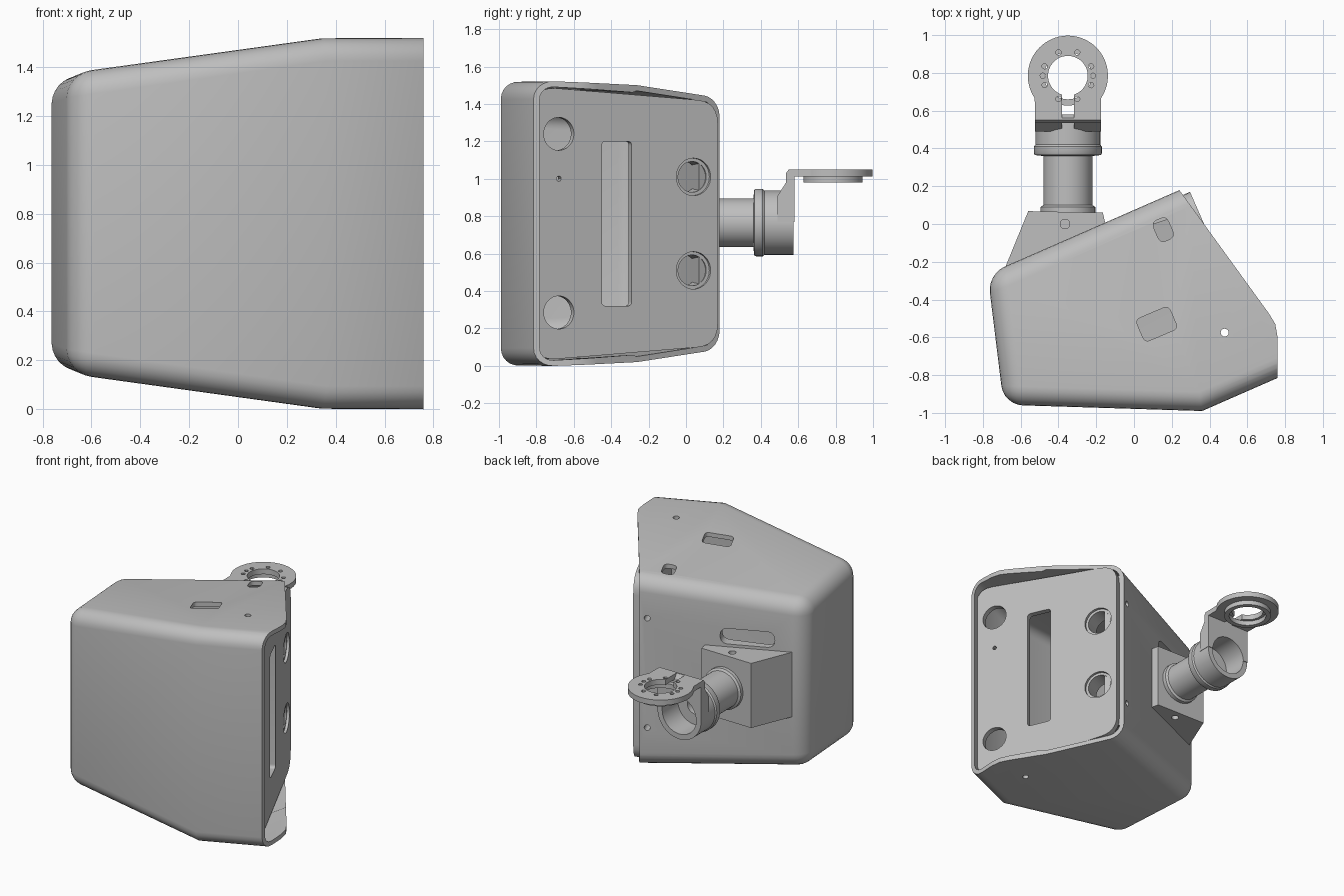
import bpy, bmesh, math
from mathutils import Matrix, Vector

if "Cube" in bpy.data.objects:
    bpy.data.objects.remove(bpy.data.objects["Cube"], do_unlink=True)

grey = bpy.data.materials.new("light_grey")
grey.use_nodes = True
grey.diffuse_color = (0.52, 0.52, 0.52, 1)
grey.node_tree.nodes["Principled BSDF"].inputs["Base Color"].default_value = grey.diffuse_color


def frame(x, y, origin=(0, 0, 0)):
    """Matrix with the given local x and y directions."""
    x, y = Vector(x).normalized(), Vector(y).normalized()
    m = Matrix((x, y, x.cross(y))).transposed().to_4x4()
    m.translation = Vector(origin)
    return m


AXIS = Vector((0.916, 0.401, 0))
PLAN = Matrix()
FACE = frame((-0.401, 0.916, 0), (0, 0, 1))
REAR = frame((-AXIS.x, -AXIS.y, 0), (0, 0, 1), (0.24, 0.18, 0))
ARM_X, ARM_Z = -0.35, 0.765
ARM = frame((-1, 0, 0), (0, 0, 1), (ARM_X, 0, ARM_Z))
SIDE = frame((0, 1, 0), (0, 0, 1), (ARM_X, 0, 0))


def make(name, bm):
    bmesh.ops.recalc_face_normals(bm, faces=bm.faces)
    me = bpy.data.meshes.new(name)
    bm.to_mesh(me)
    bm.free()
    me.materials.append(grey)
    ob = bpy.data.objects.new(name, me)
    bpy.context.collection.objects.link(ob)
    return ob


def prism(name, pts, lo, hi, m=PLAN):
    bm = bmesh.new()
    f = bm.faces.new([bm.verts.new((p[0], p[1], lo)) for p in pts])
    top = bmesh.ops.extrude_face_region(bm, geom=[f])["geom"]
    bmesh.ops.translate(bm, vec=(0, 0, hi - lo),
                        verts=[v for v in top if isinstance(v, bmesh.types.BMVert)])
    bmesh.ops.transform(bm, matrix=m, verts=bm.verts)
    return make(name, bm)


def circle(x, y, r, n=40, a0=0, a1=360):
    k = n if a1 - a0 == 360 else n - 1
    angles = [math.radians(a0 + (a1 - a0) * i / k) for i in range(n)]
    return [(x + r * math.cos(a), y + r * math.sin(a)) for a in angles]


def rounded(pts, r, n=6):
    out = []
    for i, p in enumerate(pts):
        p = Vector(p)
        a = p + (Vector(pts[i - 1]) - p).normalized() * r
        b = p + (Vector(pts[(i + 1) % len(pts)]) - p).normalized() * r
        for j in range(n + 1):
            t = j / n
            out.append(tuple(a * (1 - t) ** 2 + p * 2 * t * (1 - t) + b * t * t))
    return out


def slot(x, y, w, h, r, angle=0):
    rot = Matrix.Rotation(math.radians(angle), 2)
    box = [(-w / 2, -h / 2), (w / 2, -h / 2), (w / 2, h / 2), (-w / 2, h / 2)]
    return rounded([tuple(rot @ Vector(c) + Vector((x, y))) for c in box], r)


def apply_mod(ob, kind, **settings):
    mod = ob.modifiers.new(kind, kind)
    for key, value in settings.items():
        setattr(mod, key, value)
    bpy.context.view_layer.objects.active = ob
    bpy.ops.object.modifier_apply(modifier=mod.name)


def cut(ob, pts, lo, hi, m=PLAN):
    tool = prism("cutter", pts, lo, hi, m)
    tool.hide_render = True
    apply_mod(ob, "BOOLEAN", operation="DIFFERENCE", solver="EXACT", object=tool)
    bpy.data.objects.remove(tool, do_unlink=True)


# Housing: tapered wedge, rounded, open on the face side, given a wall
plan = [(-0.775, -0.265, 0.172), (-0.69, -0.957, 0.142), (0.36, -0.99, -0.006),
        (1.0, -0.71, -0.006), (0.79, 0.42, 0.04)]
bm = bmesh.new()
low = [bm.verts.new(p) for p in plan]
high = [bm.verts.new((x, y, 1.52 - z)) for x, y, z in plan]
for ring in (low, high):
    bm.faces.new([ring[0], ring[1], ring[2], ring[4]])
    bm.faces.new([ring[2], ring[3], ring[4]])
for i in (0, 1, 2, 4):
    j = (i + 1) % 5
    bm.faces.new([low[i], low[j], high[j], high[i]])
bmesh.ops.recalc_face_normals(bm, faces=bm.faces)
nose = {low[2], high[2]}
soft = [e for e in bm.edges if len(e.link_faces) == 2
        and e.calc_face_angle() > 0.4 and set(e.verts) != nose]
bmesh.ops.bevel(bm, geom=soft, offset=0.1, segments=6, profile=0.5, affect="EDGES")
housing = make("housing", bm)
apply_mod(housing, "SOLIDIFY", thickness=0.03, offset=-1, use_even_offset=True)

# Slanted trim of the open end
cut(housing, [(0.04, 0.455), (0.24, 0.18), (0.715, -0.475), (0.748, -0.53), (0.76, -0.6),
              (0.76, -1.3), (2, -1.3), (2, 1), (0.04, 1)], -1, 3)

# Openings in the top, bottom and rear walls
cut(housing, slot(0.155, -0.03, 0.085, 0.12, 0.035, 23), 1.2, 1.7)
cut(housing, slot(0.12, -0.53, 0.19, 0.13, 0.03, 23), 1.2, 1.7)
cut(housing, circle(0.48, -0.575, 0.021, 16), -0.3, 1.8)
for z in (0.37, 1.15):
    cut(housing, circle(0.05, z, 0.02, 16), -0.15, 0.15, REAR)
cut(housing, slot(0.71, 1.07, 0.36, 0.11, 0.055), -0.15, 0.15, REAR)

# Recessed face panel with its openings
panel = prism("face_panel", rounded([(-1.028, 0.027), (0.037, 0.108), (0.037, 1.412),
                                     (-1.028, 1.493)], 0.12), 0.30, 0.34, FACE)
for z in (0.285, 1.24):
    cut(panel, circle(-0.891, z, 0.088), 0.2, 0.5, FACE)
for z in (0.51, 1.01):
    cut(panel, circle(-0.105, z, 0.1), 0.322, 0.5, FACE)
    cut(panel, circle(-0.105, z, 0.082), 0.2, 0.5, FACE)
cut(panel, slot(-0.553, 0.76, 0.175, 0.88, 0.025), 0.2, 0.5, FACE)
cut(panel, circle(-0.891, 1.0, 0.014, 12), 0.2, 0.5, FACE)

# Sleeves behind the two rear face openings
for side, z in (("lower", 0.51), ("upper", 1.01)):
    sleeve = prism(side + "_sleeve", circle(-0.105, z, 0.094), 0.2, 0.315, FACE)
    cut(sleeve, circle(-0.105, z, 0.082), 0.1, 0.5, FACE)

# Mounting block on the rear wall
block = prism("mount_block", [(-0.56, 0.068), (-0.68, -0.225), (-0.65, -0.225),
                              (-0.15, -0.005), (-0.165, 0.06)], 0.535, 0.995)
cut(block, circle(-0.365, 0, 0.025, 20), 0.4, 0.6)
cut(block, circle(-0.365, 0, 0.025, 20), 0.93, 1.1)

# Arm and socket, turned around one axis
profile = [(0, 0.05), (0.145, 0.05), (0.145, 0.09), (0.13, 0.1), (0.13, 0.36), (0.175, 0.365),
           (0.18, 0.375), (0.18, 0.41), (0.172, 0.42), (0.172, 0.575), (0.135, 0.575),
           (0.135, 0.4), (0.06, 0.4), (0.06, 0.3), (0, 0.3)]
bm = bmesh.new()
vs = [bm.verts.new((r, 0, y)) for r, y in profile]
es = [bm.edges.new(pair) for pair in zip(vs, vs[1:])]
bmesh.ops.spin(bm, geom=vs + es, cent=(0, 0, 0), axis=(0, 0, 1), angle=math.tau,
               steps=48, use_merge=True)
bmesh.ops.remove_doubles(bm, verts=bm.verts, dist=0.0005)
bmesh.ops.transform(bm, matrix=ARM, verts=bm.verts)
arm = make("arm_socket", bm)

# Bracket rising from the socket
bracket = prism("bracket", [(0.49, 0.77), (0.58, 0.77), (0.58, 1.02), (0.56, 1.05), (0.55, 1.05),
                            (0.535, 1.03), (0.535, 0.98), (0.49, 0.91)], -0.174, 0.174, SIDE)
cut(bracket, circle(0, 0, 0.135, 48), 0.3, 0.8, ARM)
cut(bracket, slot(0, 0.14, 0.065, 0.2, 0.005), 0.3, 0.55, ARM)

# Ring plate with notch and screw holes
RX, RY = ARM_X, 0.785
plate = prism("ring_plate", [(RX - 0.174, 0.56), (RX + 0.174, 0.56)]
              + circle(RX, RY, 0.212, 48, -34, 214), 1.012, 1.05)
cut(plate, circle(RX, RY, 0.105, 48), 0.9, 1.2)
cut(plate, slot(RX, 0.625, 0.065, 0.15, 0.005), 0.9, 1.2)
for a in (0, 22, 68):
    for sx in (-1, 1):
        for sy in (-1, 1) if a else (1,):
            x = RX + sx * 0.133 * math.cos(math.radians(a))
            y = RY + sy * 0.133 * math.sin(math.radians(a))
            cut(plate, circle(x, y, 0.014, 12), 0.9, 1.2)

# Shallow collar below the ring plate
collar = prism("ring_collar", circle(RX, RY, 0.158, 48), 0.98, 1.014)
cut(collar, circle(RX, RY, 0.125, 48), 0.9, 1.2)

# Smooth curves, crisp edges
bpy.ops.object.select_all(action="DESELECT")
for ob in bpy.context.collection.objects:
    if ob.type == "MESH":
        ob.select_set(True)
bpy.context.view_layer.objects.active = housing
bpy.ops.object.shade_smooth_by_angle(angle=math.radians(30))
